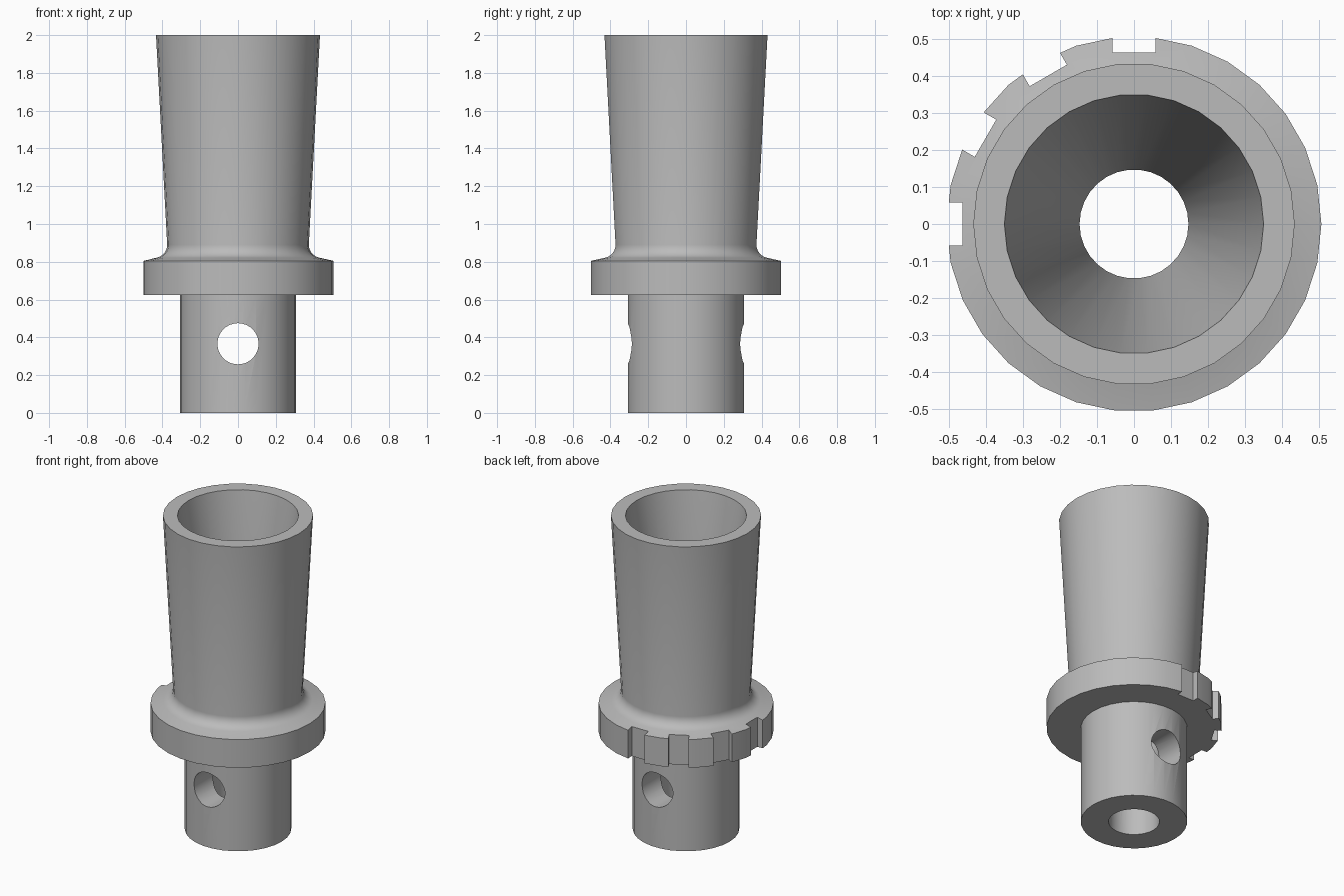
import bpy
import bmesh
from math import cos, sin, pi, radians
from mathutils import Matrix

if "Cube" in bpy.data.objects:
    bpy.data.objects.remove(bpy.data.objects["Cube"], do_unlink=True)

SIDES = 30
FLANGE_R, FLANGE_TOP = 0.506, 0.805
SLOT_FLOOR, SLOT_WIDTH = 0.463, 0.116

grey = bpy.data.materials.new("plain grey")
grey.use_nodes = True
grey.diffuse_color = (0.5, 0.5, 0.5, 1)
grey.node_tree.nodes["Principled BSDF"].inputs["Base Color"].default_value = (0.5, 0.5, 0.5, 1)


def make_object(name, bm):
    bmesh.ops.recalc_face_normals(bm, faces=bm.faces)
    mesh = bpy.data.meshes.new(name)
    bm.to_mesh(mesh)
    bm.free()
    mesh.materials.append(grey)
    obj = bpy.data.objects.new(name, mesh)
    bpy.context.collection.objects.link(obj)
    return obj


def lathe(name, profile):
    """Turn a closed (radius, height) outline around z."""
    bm = bmesh.new()
    rings = []
    for i in range(SIDES):
        a = 2 * pi * i / SIDES
        rings.append([bm.verts.new((r * cos(a), r * sin(a), z)) for r, z in profile])
    n = len(profile)
    for i in range(SIDES):
        here, after = rings[i], rings[(i + 1) % SIDES]
        for j in range(n):
            k = (j + 1) % n
            bm.faces.new((here[j], after[j], after[k], here[k]))
    return make_object(name, bm)


def cut(target, cutter):
    """Subtract the cutter and remove it."""
    mod = target.modifiers.new("cut", 'BOOLEAN')
    mod.operation = 'DIFFERENCE'
    mod.solver = 'EXACT'
    mod.object = cutter
    cutter.hide_render = True
    bpy.context.view_layer.objects.active = target
    bpy.ops.object.modifier_apply(modifier=mod.name)
    bpy.data.objects.remove(cutter, do_unlink=True)


# Rounded fillet between the flange top and the tapered cup
fillet = [(0.445 - 0.07 * sin(t), 0.89 - 0.07 * cos(t))
          for t in (radians(12 + 13 * i) for i in range(7))]

# Neck, flange, tapered cup and funnel bore as one turned body
body = lathe("flanged_socket", [
    (0.147, 0), (0.308, 0), (0.308, 0.625), (FLANGE_R, 0.625),
    (FLANGE_R, FLANGE_TOP), *fillet,
    (0.434, 2), (0.35, 2), (0.147, 0.625),
])

# Cross hole through the neck
bm = bmesh.new()
bmesh.ops.create_cone(bm, cap_ends=True, segments=SIDES, radius1=0.109,
                      radius2=0.109, depth=1,
                      matrix=Matrix.Translation((0, 0, 0.366)) @ Matrix.Rotation(pi / 2, 4, 'X'))
cut(body, make_object("cross_hole_cutter", bm))

# Four locating slots in one quarter of the flange
for angle in (90, 120, 150, 180):
    bm = bmesh.new()
    bmesh.ops.create_cube(bm, size=1, matrix=(
        Matrix.Rotation(radians(angle), 4, 'Z')
        @ Matrix.Translation((SLOT_FLOOR + 0.1, 0, 0.75))
        @ Matrix.Diagonal((0.2, SLOT_WIDTH, 0.4, 1))))
    cut(body, make_object("slot_cutter", bm))

# Soft shading on the turned faces, crisp edges elsewhere
bpy.ops.object.select_all(action='DESELECT')
body.select_set(True)
bpy.context.view_layer.objects.active = body
bpy.ops.object.shade_smooth_by_angle(angle=radians(30))
